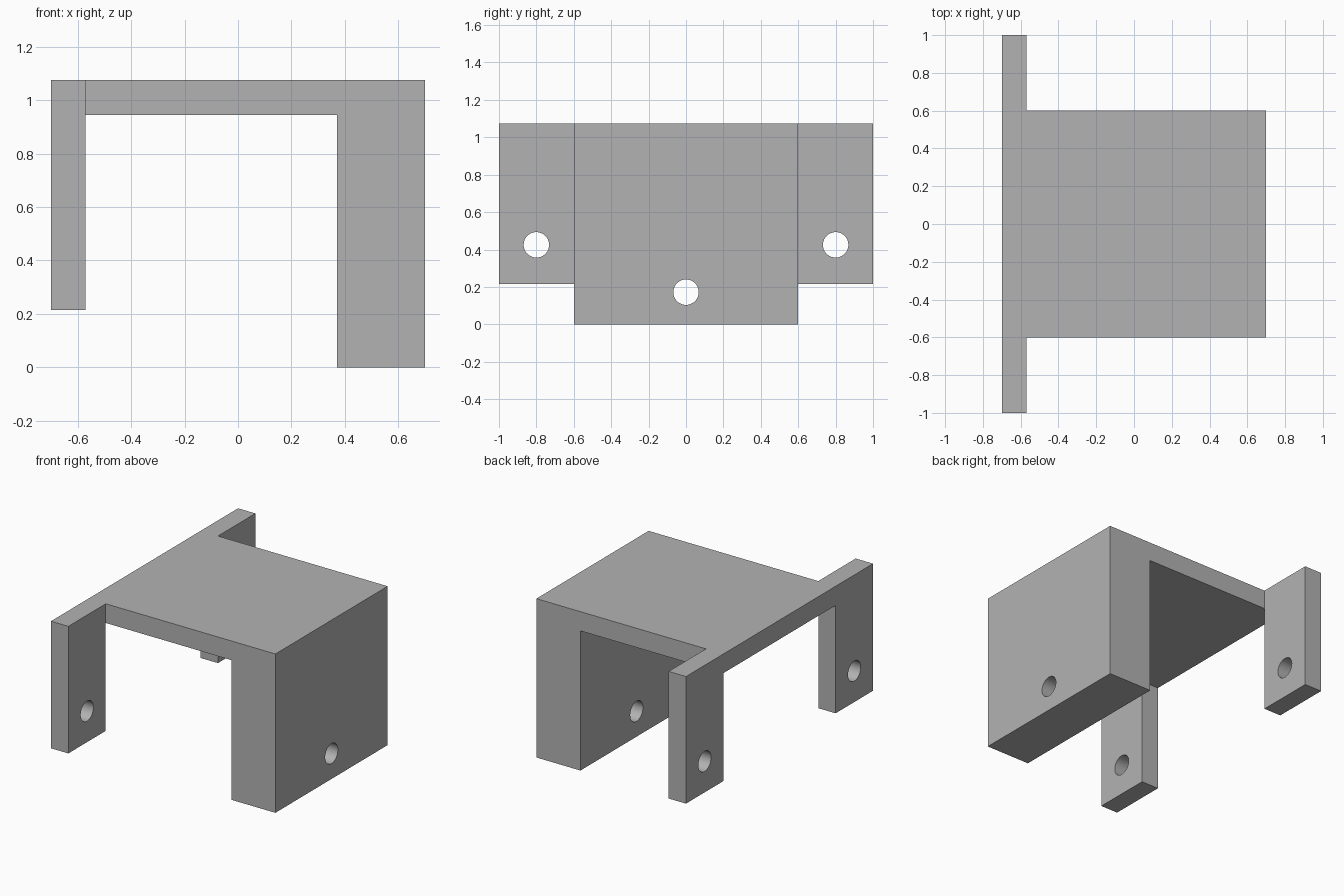
import bpy, bmesh, math
from mathutils import Matrix, Vector

cube = bpy.data.objects.get("Cube")
if cube:
    bpy.data.objects.remove(cube, do_unlink=True)

grey = bpy.data.materials.new("plain grey")
grey.use_nodes = True
COLOUR = (0.45, 0.45, 0.45, 1)
grey.diffuse_color = COLOUR
grey.node_tree.nodes["Principled BSDF"].inputs["Base Color"].default_value = COLOUR

HALF_X, HALF_Y, HALF_BODY = 0.70, 1.0, 0.60
TOP, UNDER, LEG_BOTTOM = 1.075, 0.945, 0.215
LEG_IN, BLOCK_IN = -0.57, 0.37


def add_object(name, bm):
    bmesh.ops.recalc_face_normals(bm, faces=bm.faces)
    mesh = bpy.data.meshes.new(name)
    bm.to_mesh(mesh)
    bm.free()
    mesh.materials.append(grey)
    obj = bpy.data.objects.new(name, mesh)
    bpy.context.collection.objects.link(obj)
    return obj


def extrude_profile(name, points, offset):
    bm = bmesh.new()
    face = bm.faces.new([bm.verts.new(p) for p in points])
    result = bmesh.ops.extrude_face_region(bm, geom=[face])
    moved = [v for v in result["geom"] if isinstance(v, bmesh.types.BMVert)]
    bmesh.ops.translate(bm, verts=moved, vec=Vector(offset))
    return add_object(name, bm)


def boolean(target, other, operation):
    mod = target.modifiers.new(other.name, "BOOLEAN")
    mod.operation, mod.solver, mod.object = operation, "EXACT", other
    bpy.context.view_layer.objects.active = target
    bpy.ops.object.modifier_apply(modifier=mod.name)
    bpy.data.objects.remove(other, do_unlink=True)


# Top plate and thick side block, as one bent profile
profile = [(-HALF_X, UNDER), (BLOCK_IN, UNDER), (BLOCK_IN, 0),
           (HALF_X, 0), (HALF_X, TOP), (-HALF_X, TOP)]
bracket = extrude_profile("bracket", [(x, -HALF_BODY, z) for x, z in profile],
                          (0, 2 * HALF_BODY, 0))

# Rear rail with a leg at each end
half = [(HALF_Y, TOP), (HALF_Y, LEG_BOTTOM), (HALF_BODY, LEG_BOTTOM), (HALF_BODY, UNDER)]
outline = half + [(-y, z) for y, z in reversed(half)]
legs = extrude_profile("legs", [(-HALF_X, y, z) for y, z in outline],
                       (LEG_IN + HALF_X, 0, 0))
boolean(bracket, legs, "UNION")

# Bolt holes through the block and both legs
for x, y, z in [(0.55, 0, 0.172), (-0.63, -0.8, 0.425), (-0.63, 0.8, 0.425)]:
    bm = bmesh.new()
    bmesh.ops.create_cone(bm, cap_ends=True, segments=48, radius1=0.068, radius2=0.068,
                          depth=0.6, matrix=Matrix.Translation((x, y, z))
                          @ Matrix.Rotation(math.pi / 2, 4, "Y"))
    cutter = add_object("hole_cutter", bm)
    cutter.hide_render = True
    boolean(bracket, cutter, "DIFFERENCE")

# Smooth hole walls, sharp edges elsewhere
bpy.ops.object.select_all(action="DESELECT")
bracket.select_set(True)
bpy.context.view_layer.objects.active = bracket
bpy.ops.object.shade_smooth_by_angle(angle=math.radians(30))
